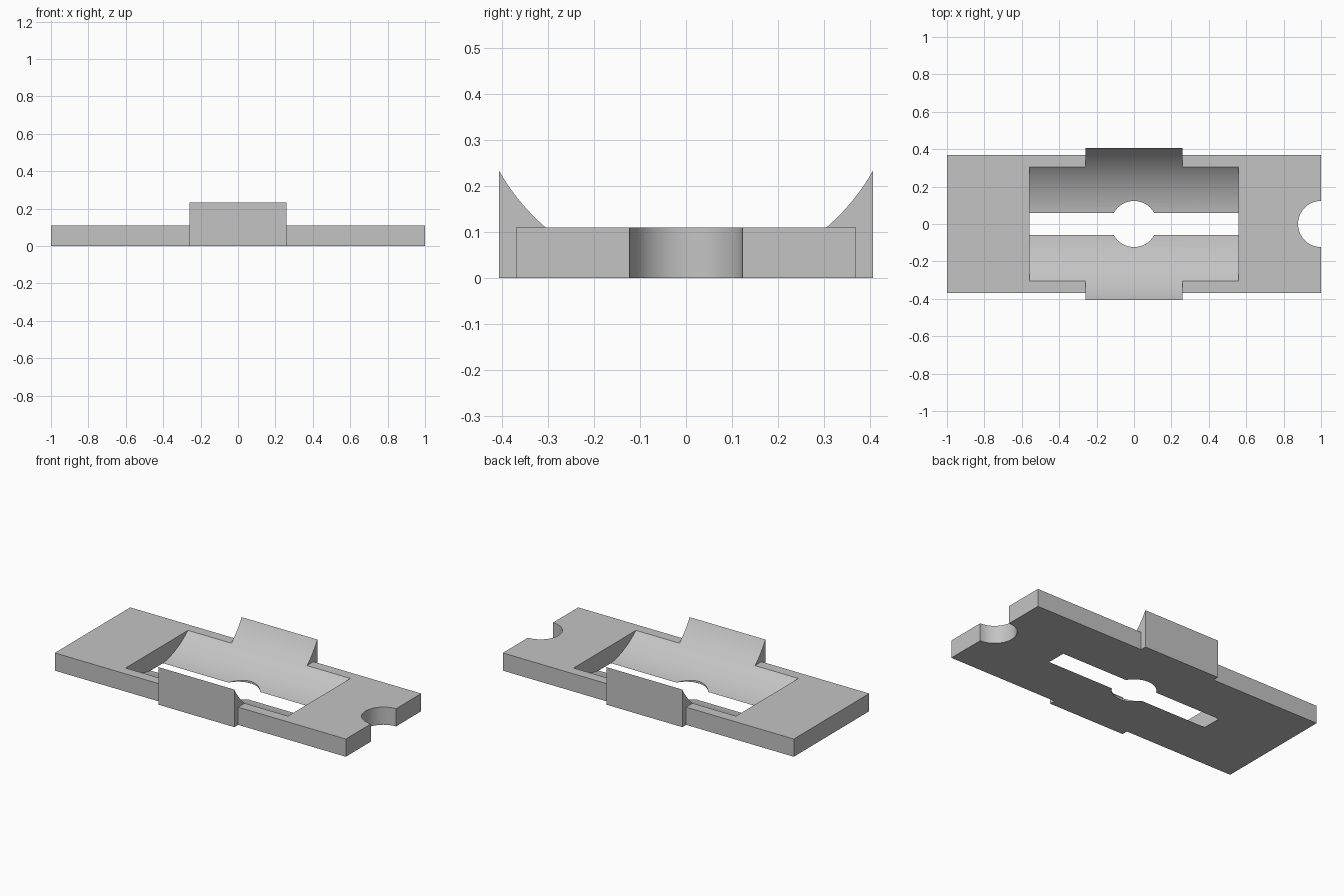
import bpy
import math

cube = bpy.data.objects.get("Cube")
if cube:
    bpy.data.objects.remove(cube, do_unlink=True)

grey = bpy.data.materials.new("plain_grey")
grey.use_nodes = True
GREY = (0.55, 0.55, 0.55, 1)
grey.diffuse_color = GREY
grey.node_tree.nodes["Principled BSDF"].inputs["Base Color"].default_value = GREY

PLATE_TOP, TAB_TOP = 0.11, 0.235
HOLE_RADIUS = 0.123


def block(name, half_x, half_y, height):
    """Box standing on the ground, centred on the origin."""
    bpy.ops.mesh.primitive_cube_add(size=2, location=(0, 0, height / 2))
    ob = bpy.context.object
    ob.name = name
    ob.scale = (half_x, half_y, height / 2)
    bpy.ops.object.transform_apply(location=True, scale=True)
    ob.data.materials.append(grey)
    return ob


def cylinder(name, radius, depth, location, tilt=0):
    bpy.ops.mesh.primitive_cylinder_add(vertices=128, radius=radius, depth=depth,
                                        location=location, rotation=(0, tilt, 0))
    ob = bpy.context.object
    ob.name = name
    ob.data.materials.append(grey)
    return ob


def combine(target, tool, operation):
    """Apply a boolean and keep the tool as a hidden helper."""
    mod = target.modifiers.new(tool.name, 'BOOLEAN')
    mod.operation = operation
    mod.solver = 'EXACT'
    mod.object = tool
    bpy.context.view_layer.objects.active = target
    bpy.ops.object.modifier_apply(modifier=mod.name)
    bpy.data.objects.remove(tool, do_unlink=True)


# Flat plate with a raised block across its middle
plate = block("cradle_plate", 1.0, 0.37, PLATE_TOP)
combine(plate, block("side_tabs", 0.26, 0.407, TAB_TOP), 'UNION')

# Lengthwise round trough that breaks through the underside as a slot
combine(plate, cylinder("trough_cutter", 0.468, 1.116, (0, 0, 0.464), math.pi / 2), 'DIFFERENCE')

# Round hole in the centre and half-round notch in the left end
for name, x in (("centre_hole_cutter", 0), ("end_notch_cutter", 1)):
    combine(plate, cylinder(name, HOLE_RADIUS, 1, (x, 0, 0)), 'DIFFERENCE')

# Smooth curved walls, crisp edges
bpy.ops.object.select_all(action='DESELECT')
plate.select_set(True)
bpy.context.view_layer.objects.active = plate
bpy.ops.object.shade_smooth_by_angle(angle=math.radians(25))
